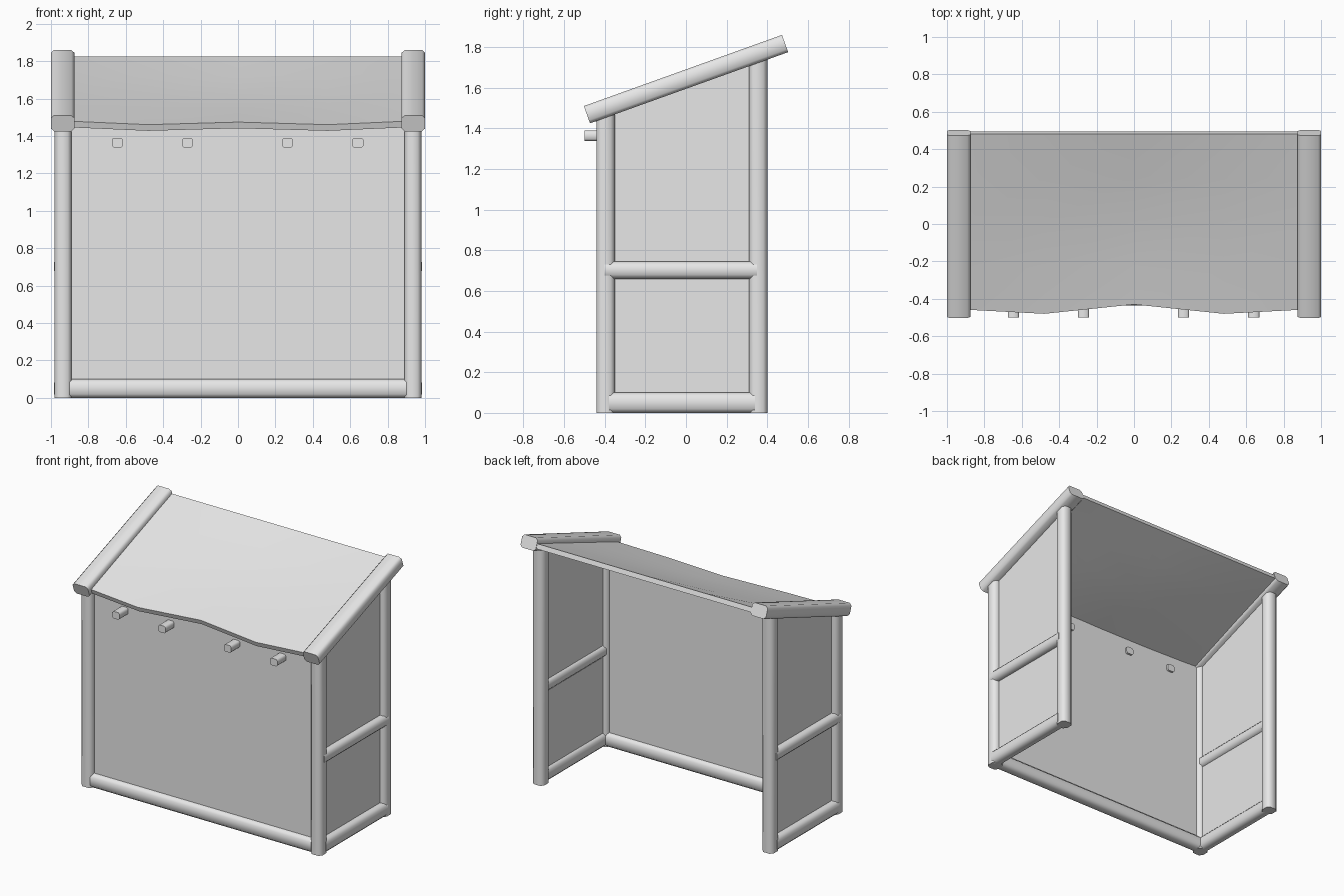
import bpy, bmesh, math
from mathutils import Matrix, Vector

if "Cube" in bpy.data.objects:
    bpy.data.objects.remove(bpy.data.objects["Cube"])

SLOPE = math.radians(19.75)
mat = bpy.data.materials.new("plain grey")
mat.diffuse_color = (0.8, 0.8, 0.8, 1)
mat.use_nodes = True
mat.node_tree.nodes["Principled BSDF"].inputs["Base Color"].default_value = mat.diffuse_color


def under_roof(y):
    """Height of the underside of the sloped roof beams."""
    return 1.425 + (y + 0.47) * math.tan(SLOPE)


def finish(name, bm):
    bmesh.ops.recalc_face_normals(bm, faces=bm.faces[:])
    mesh = bpy.data.meshes.new(name)
    bm.to_mesh(mesh)
    bm.free()
    mesh.materials.append(mat)
    ob = bpy.data.objects.new(name, mesh)
    bpy.context.collection.objects.link(ob)
    return ob


def timber(name, lo, hi, axis=2, bevel=0.0, to_roof=False, tilt=0.0):
    """Box between two corners, long edges chamfered, top optionally cut to the roof slope."""
    lo, hi = Vector(lo), Vector(hi)
    bm = bmesh.new()
    bmesh.ops.create_cube(bm, size=1)
    bmesh.ops.scale(bm, vec=hi - lo, verts=bm.verts[:])
    if bevel:
        long_edges = [e for e in bm.edges
                      if abs((e.verts[0].co - e.verts[1].co)[axis]) > 1e-4]
        bmesh.ops.bevel(bm, geom=long_edges, offset=bevel, segments=1,
                        affect='EDGES', profile=0.5)
    bmesh.ops.rotate(bm, verts=bm.verts[:], cent=(0, 0, 0),
                     matrix=Matrix.Rotation(tilt, 3, 'X'))
    bmesh.ops.translate(bm, verts=bm.verts[:], vec=(lo + hi) / 2)
    if to_roof:
        for v in bm.verts:
            if v.co.z > 1:
                v.co.z = under_roof(v.co.y) + 0.015
    return finish(name, bm)


def pair(s, x0, x1):
    return sorted((s * x0, s * x1))


for side, s in (("left", -1), ("right", 1)):
    # corner posts
    a, b = pair(s, 0.89, 0.98)
    timber(side + "_front_post", (a, -0.44, 0), (b, -0.35, 1.4), 2, 0.02, True)
    timber(side + "_back_post", (a, 0.31, 0), (b, 0.40, 1.7), 2, 0.02, True)
    # side wall panel
    a, b = pair(s, 0.92, 0.94)
    timber(side + "_wall", (a, -0.39, 0.01), (b, 0.35, 1.5), to_roof=True)
    # side rails
    a, b = pair(s, 0.90, 0.985)
    timber(side + "_middle_rail", (a, -0.40, 0.66), (b, 0.35, 0.745), 1, 0.02)
    timber(side + "_bottom_rail", (a, -0.38, 0.0), (b, 0.34, 0.1), 1, 0.02)
    # sloped roof beam
    a, b = pair(s, 0.875, 1.0)
    timber(side + "_roof_beam", (a, -0.518, 1.5975), (b, 0.518, 1.6875), 1, 0.016,
           tilt=SLOPE)

# front wall and its bottom rail
timber("front_wall", (-0.93, -0.40, 0.01), (0.93, -0.38, 1.4), to_roof=True)
timber("front_bottom_rail", (-0.90, -0.435, 0), (0.90, -0.35, 0.1), 0, 0.02)

# pegs through the front wall
for i, x in enumerate((-0.645, -0.27, 0.265, 0.64)):
    timber("peg_%d" % (i + 1), (x - 0.03, -0.50, 1.338), (x + 0.03, -0.365, 1.39), 1, 0.01)

# sagging roof sheet with a wavy front edge
bm = bmesh.new()
edge = ((-0.9, -0.458), (-0.48, -0.48), (0, -0.43), (0.48, -0.48), (0.9, -0.458))
rows = 4
grid = []
for x, front in edge:
    column = []
    for j in range(rows + 1):
        t = j / rows
        y = front + (0.482 - front) * t
        sag = (1 - (x / 0.9) ** 2) * (0.015 * (1 - t) + 0.025 * math.sin(math.pi * t))
        droop = 0.008 * (1 - t) ** 2
        column.append(bm.verts.new((x, y, under_roof(y) + 0.058 - sag - droop)))
    grid.append(column)
for i in range(len(edge) - 1):
    for j in range(rows):
        bm.faces.new((grid[i][j], grid[i + 1][j], grid[i + 1][j + 1], grid[i][j + 1]))
bm.normal_update()
ext = bmesh.ops.extrude_face_region(bm, geom=bm.faces[:], use_keep_orig=True)
low = [g for g in ext["geom"] if isinstance(g, bmesh.types.BMVert)]
bmesh.ops.translate(bm, verts=low,
                    vec=(0, 0.035 * math.sin(SLOPE), -0.035 * math.cos(SLOPE)))
finish("roof_sheet", bm)

# smooth shading over the chamfers, sharp at the ends
for ob in bpy.context.collection.objects:
    ob.select_set(True)
    bpy.context.view_layer.objects.active = ob
bpy.ops.object.shade_smooth_by_angle(angle=math.radians(50))
